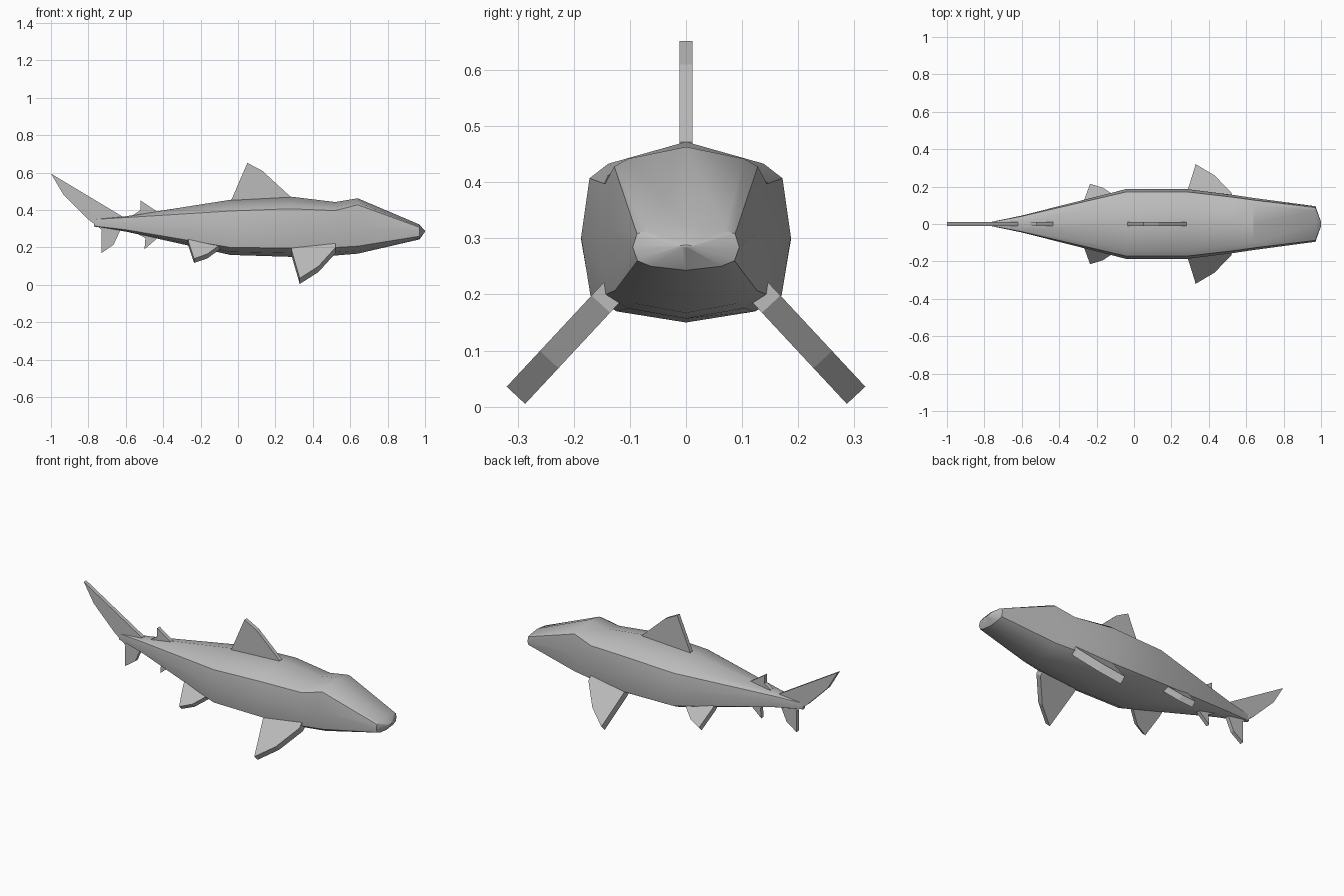
import bpy, bmesh, math
from mathutils import Vector

cube = bpy.data.objects.get("Cube")
if cube:
    bpy.data.objects.remove(cube, do_unlink=True)

# Single grey skin colour
skin = bpy.data.materials.new("grey skin")
skin.use_nodes = True
skin.diffuse_color = (0.5, 0.5, 0.5, 1)
skin.node_tree.nodes["Principled BSDF"].inputs["Base Color"].default_value = (0.5, 0.5, 0.5, 1)


def finish(bm, name):
    bmesh.ops.recalc_face_normals(bm, faces=bm.faces)
    mesh = bpy.data.meshes.new(name)
    bm.to_mesh(mesh)
    bm.free()
    mesh.materials.append(skin)
    ob = bpy.data.objects.new(name, mesh)
    bpy.context.collection.objects.link(ob)
    return ob


# Body stations: x, half width, back, upper edge, lower edge, belly
STATIONS = [
    (-0.77, 0.010, 0.352, 0.350, 0.315, 0.312),
    (-0.60, 0.045, 0.367, 0.360, 0.295, 0.285),
    (-0.04, 0.187, 0.455, 0.395, 0.200, 0.160),
    (0.28, 0.187, 0.472, 0.407, 0.197, 0.150),
    (0.52, 0.157, 0.443, 0.397, 0.200, 0.157),
    (0.64, 0.139, 0.463, 0.428, 0.207, 0.167),
    (0.97, 0.095, 0.323, 0.308, 0.260, 0.243),
    (1.00, 0.012, 0.288, 0.287, 0.285, 0.284),
]


def ring(x, w, back, up, low, belly):
    half = [(0.74 * w, up + 0.4 * (back - up)), (0.92 * w, up), (w, (up + low) / 2),
            (0.91 * w, low), (0.66 * w, belly + 0.42 * (low - belly))]
    points = [(0, back)] + half + [(0, belly)] + [(-y, z) for y, z in reversed(half)]
    return [(x, y, z) for y, z in points]


bm = bmesh.new()
rings = [[bm.verts.new(p) for p in ring(*s)] for s in STATIONS]
for a, b in zip(rings, rings[1:]):
    for i in range(len(a)):
        j = (i + 1) % len(a)
        bm.faces.new((a[i], a[j], b[j], b[i]))
bm.faces.new(rings[0])
bm.faces.new(rings[-1])
body = finish(bm, "body")
bpy.ops.object.select_all(action="DESELECT")
body.select_set(True)
bpy.context.view_layer.objects.active = body
bpy.ops.object.shade_smooth_by_angle(angle=math.radians(32))


def fin(name, outline, thickness, origin=(0, 0, 0), out=(0, 0, 1)):
    """Flat slab: outline is (x, distance along out), thickened sideways."""
    out = Vector(out).normalized()
    side = out.cross(Vector((1, 0, 0))) * thickness / 2
    bm = bmesh.new()
    layers = [[bm.verts.new(Vector(origin) + Vector((x, 0, 0)) + out * d + side * s)
               for x, d in outline] for s in (-1, 1)]
    for layer in layers:
        bm.faces.new(layer)
    for i in range(len(outline)):
        j = (i + 1) % len(outline)
        bm.faces.new((layers[0][i], layers[0][j], layers[1][j], layers[1][i]))
    return finish(bm, name)


# Fins on the centre line
fin("dorsal_fin", [(-0.04, 0.42), (-0.035, 0.455), (0.05, 0.652), (0.13, 0.61), (0.28, 0.472), (0.27, 0.42)], 0.023)
fin("rear_dorsal_fin", [(-0.56, 0.35), (-0.56, 0.374), (-0.52, 0.40), (-0.52, 0.45), (-0.43, 0.39), (-0.43, 0.36)], 0.023)
fin("anal_fin", [(-0.56, 0.31), (-0.56, 0.285), (-0.495, 0.25), (-0.50, 0.19), (-0.425, 0.255), (-0.42, 0.29)], 0.023)
fin("upper_tail_fin", [(-1.0, 0.595), (-0.935, 0.485), (-0.80, 0.35), (-0.72, 0.288), (-0.62, 0.32), (-0.62, 0.367)], 0.023)
fin("lower_tail_fin", [(-0.73, 0.29), (-0.73, 0.17), (-0.665, 0.215), (-0.63, 0.29), (-0.66, 0.33)], 0.023)

# Paired fins sloping down and outwards
for label, s in (("left", 1), ("right", -1)):
    fin("pectoral_fin_" + label, [(0.285, -0.04), (0.285, 0.02), (0.33, 0.232), (0.43, 0.145), (0.52, 0.01), (0.52, -0.04)],
        0.045, (0, 0.145 * s, 0.19), (0, 0.68 * s, -0.73))
    fin("pelvic_fin_" + label, [(-0.27, -0.02), (-0.265, 0.05), (-0.235, 0.172), (-0.165, 0.14), (-0.085, 0.06), (-0.09, -0.02)],
        0.035, (0, 0.085 * s, 0.255), (0, 0.68 * s, -0.73))
